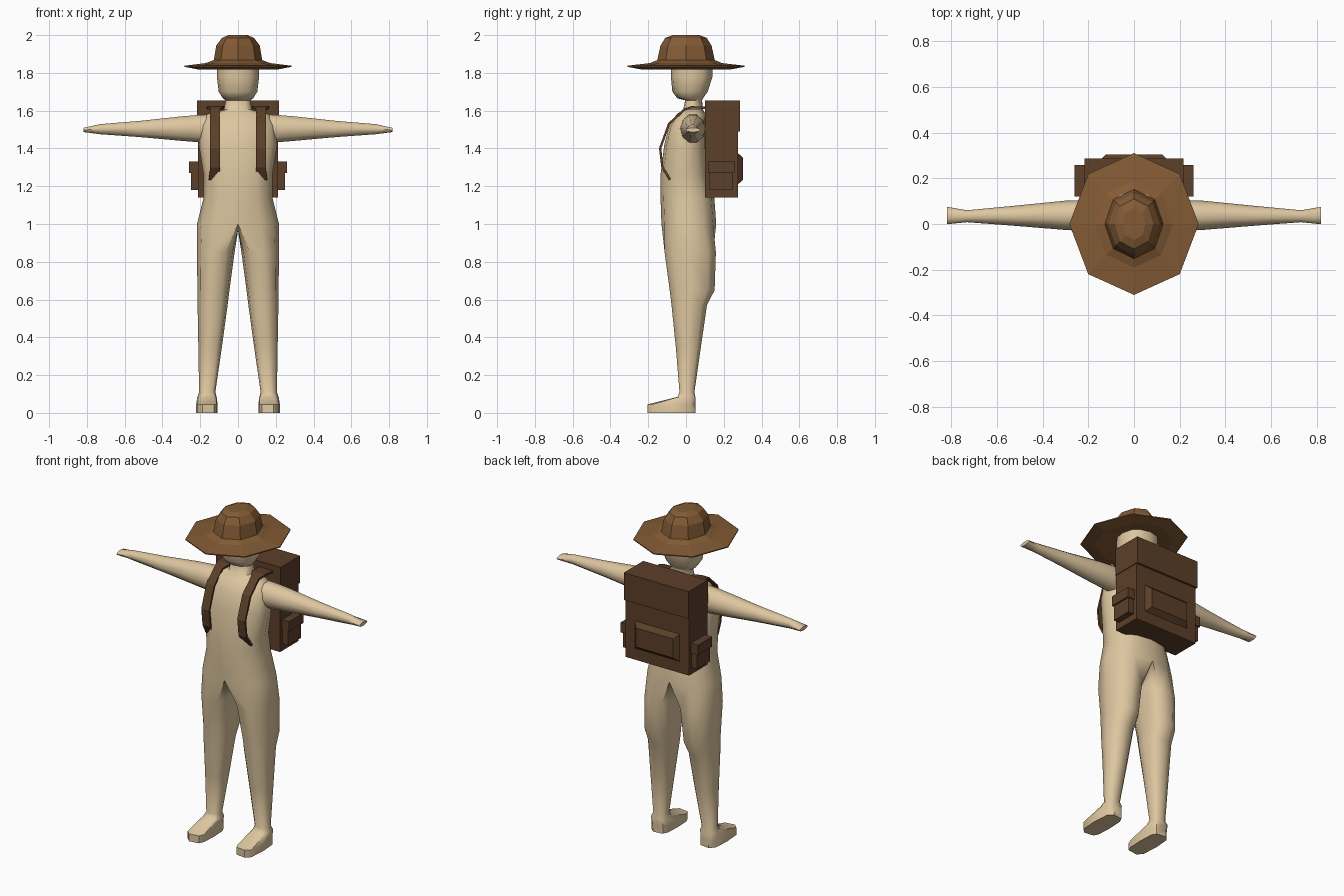
import bpy, bmesh, math
from math import cos, sin, radians

cube = bpy.data.objects.get("Cube")
if cube:
    bpy.data.objects.remove(cube, do_unlink=True)


def material(name, rgb):
    m = bpy.data.materials.new(name)
    m.use_nodes = True
    m.diffuse_color = (*rgb, 1)
    m.node_tree.nodes["Principled BSDF"].inputs["Base Color"].default_value = (*rgb, 1)
    return m


BEIGE = material("beige cloth", (0.73, 0.57, 0.35))
TAN = material("hat leather", (0.23, 0.105, 0.036))
BROWN = material("pack leather", (0.107, 0.05, 0.022))


def finish(bm, name, mat, smooth=None, mirror=False):
    bmesh.ops.recalc_face_normals(bm, faces=bm.faces)
    mesh = bpy.data.meshes.new(name)
    bm.to_mesh(mesh)
    bm.free()
    mesh.materials.append(mat)
    ob = bpy.data.objects.new(name, mesh)
    bpy.context.collection.objects.link(ob)
    if smooth:
        bpy.ops.object.select_all(action='DESELECT')
        ob.select_set(True)
        bpy.context.view_layer.objects.active = ob
        bpy.ops.object.shade_smooth_by_angle(angle=radians(smooth))
    if mirror:
        mod = ob.modifiers.new("mirror", 'MIRROR')
        mod.merge_threshold = 0.002
    return ob


def spow(v, p):
    return math.copysign(abs(v) ** p, v) if abs(v) > 1e-6 else 0.0


def bridge(bm, a, b, closed=True):
    n = len(a)
    for i in range(n if closed else n - 1):
        j = (i + 1) % n
        bm.faces.new((a[i], a[j], b[j], b[i]))


def loft(bm, rings, closed=True):
    rows = [[bm.verts.new(p) for p in r] for r in rings]
    for a, b in zip(rows, rows[1:]):
        bridge(bm, a, b, closed)
    return rows


# Body: half of the head, torso and one leg, mirrored across x
def half_ring(z, rx, front, back, p=0.85):
    cy, ry = (front + back) / 2, (back - front) / 2
    return [(rx * spow(cos(radians(a)), p), cy + ry * spow(sin(radians(a)), p), z)
            for a in range(-90, 91, 30)]


def leg_ring(z, inner, outer, front, back, p=0.85):
    cx, rx = (inner + outer) / 2, (outer - inner) / 2
    cy, ry = (front + back) / 2, (back - front) / 2
    angles = [-120 + 40 * i for i in range(7)] + [150, 180, 210]
    return [(cx + rx * spow(cos(radians(a)), p),
             cy + ry * spow(sin(radians(a)), p), z) for a in angles]


torso = [
    (1.00, .217, -.13, .16), (1.14, .182, -.135, .15), (1.26, .182, -.135, .12),
    (1.42, .208, -.115, .11), (1.52, .20, -.09, .11), (1.58, .17, -.05, .105),
    (1.605, .075, -.015, .09), (1.655, .065, -.005, .085), (1.665, .08, -.045, .09),
    (1.70, .102, -.072, .115), (1.78, .112, -.08, .14), (1.87, .108, -.08, .14)]
legs = [
    (.85, .018, .217, -.115, .16), (.65, .045, .215, -.088, .153),
    (.57, .055, .214, -.078, .112), (.35, .085, .21, -.055, .08),
    (.11, .12, .206, -.035, .045)]
feet = [(.085, .113, .215, -.045, .05), (.045, .108, .222, -.205, .052),
        (0, .108, .222, -.205, .052)]

bm = bmesh.new()
rows = loft(bm, [half_ring(*t) for t in torso], closed=False)
bm.faces.new(rows[-1])
crotch = [bm.verts.new((0, y, .965)) for y in (.08, .015, -.05)]
leg_rows = loft(bm, [leg_ring(*r) for r in legs] + [leg_ring(*r, p=.55) for r in feet])
bridge(bm, rows[0] + crotch, leg_rows[0])
bm.faces.new(leg_rows[-1])
finish(bm, "body", BEIGE, smooth=50, mirror=True)

# Arms: x, centre y, centre z, half depth, half height
bm = bmesh.new()
arm = [(.10, .035, 1.505, .065, .08), (.21, .037, 1.505, .068, .076),
       (.30, .038, 1.505, .064, .068), (.52, .036, 1.503, .044, .045),
       (.73, .034, 1.502, .026, .028), (.817, .037, 1.498, .038, .012)]
rows = loft(bm, [[(x, y + ry * cos(radians(a)), z + rz * sin(radians(a)))
                  for a in range(0, 360, 36)] for x, y, z, ry, rz in arm])
bm.faces.new(rows[-1])
finish(bm, "arms", BEIGE, smooth=50, mirror=True)

# Hat: faceted octagonal brim and crown
bm = bmesh.new()
hat = [(1.83, .11, .13), (1.818, .21, .235), (1.832, .283, .31), (1.838, .283, .31),
       (1.852, .17, .19), (1.868, .128, .152), (1.945, .115, .135),
       (1.985, .085, .11), (2.0, .05, .07)]
rows = loft(bm, [[(rx * cos(radians(a)), ry * sin(radians(a)), z)
                  for a in range(0, 360, 45)] for z, rx, ry in hat])
bm.faces.new(rows[0])
bm.faces.new(rows[-1])
finish(bm, "hat", TAN)


# Backpack: boxes, each with an optional tapered back face
def box(name, x, y, z, taper=0, mirror=False):
    bm = bmesh.new()
    rings = [[(x[0] + t, yy, z[0] + t), (x[1] - t, yy, z[0] + t),
              (x[1] - t, yy, z[1] - t), (x[0] + t, yy, z[1] - t)]
             for yy, t in ((y[0], 0), (y[1], taper))]
    rows = loft(bm, rings)
    for r in rows:
        bm.faces.new(r)
    return finish(bm, name, BROWN, mirror=mirror)


box("backpack_body", (-.213, .213), (.10, .275), (1.14, 1.50))
box("backpack_flap", (-.217, .217), (.10, .287), (1.49, 1.655))
box("backpack_back_pocket", (-.155, .155), (.27, .303), (1.205, 1.38), taper=.03)
box("backpack_side_pockets", (.20, .25), (.125, .25), (1.18, 1.29), mirror=True)
box("backpack_side_pocket_flaps", (.20, .26), (.12, .257), (1.27, 1.33), mirror=True)

# Shoulder straps: y, z, inner x, outer x
bm = bmesh.new()
strap = [(.11, 1.615, .07, .165), (.03, 1.618, .075, .16), (-.01, 1.605, .095, .147),
         (-.09, 1.53, .095, .147), (-.137, 1.40, .095, .147),
         (-.125, 1.30, .095, .147), (-.085, 1.235, .10, .155)]
loft(bm, [[(a, y, z), (b, y, z)] for y, z, a, b in strap], closed=False)
straps = finish(bm, "shoulder_straps", BROWN, mirror=True)
solid = straps.modifiers.new("thickness", 'SOLIDIFY')
solid.thickness = 0.012
solid.offset = 0
